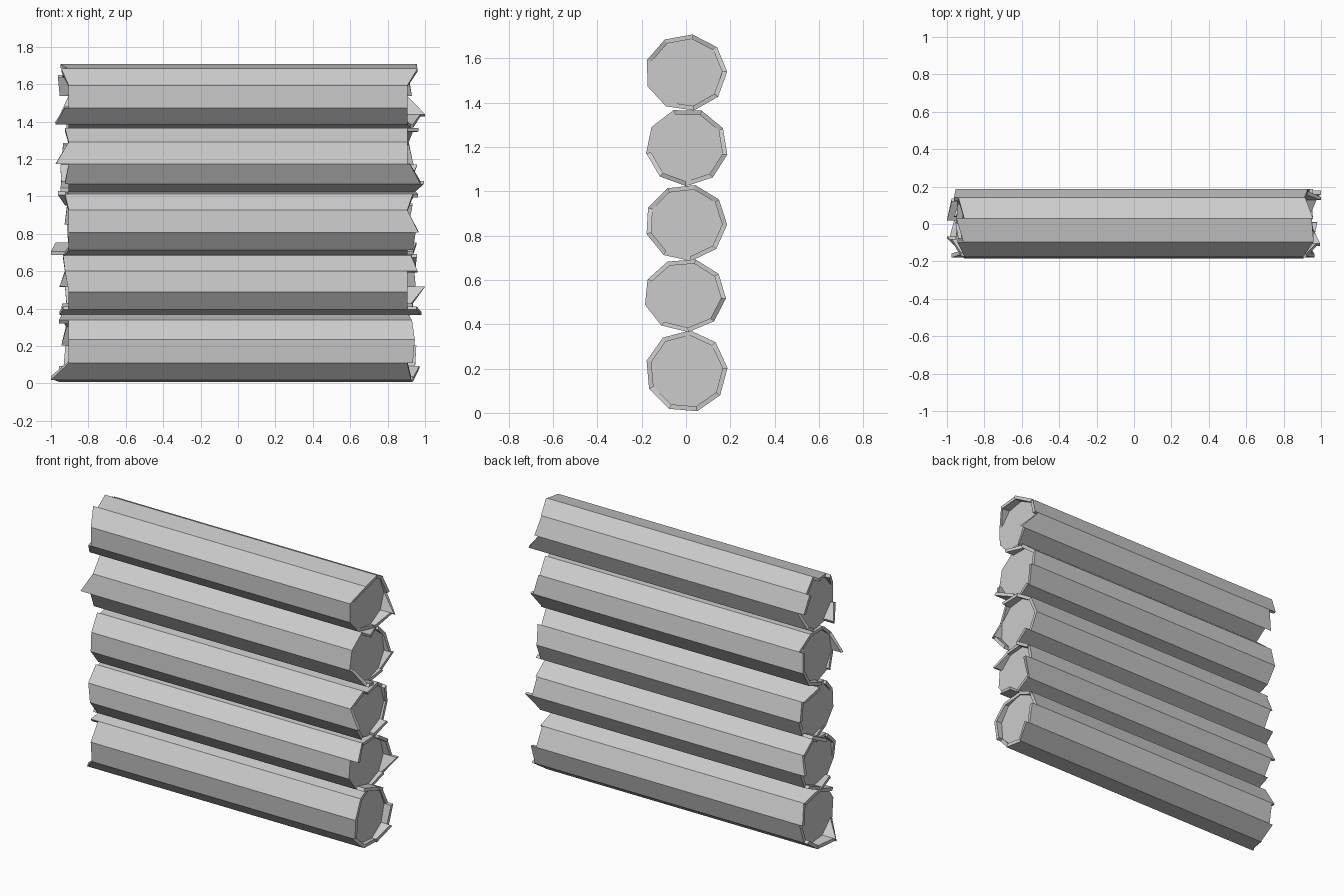
import bpy, bmesh, math, random

if "Cube" in bpy.data.objects:
    bpy.data.objects.remove(bpy.data.objects["Cube"])

random.seed(4)
N = 9            # sides per log
RY = 0.186       # log half depth
HALF = 0.905     # solid core half length
RIM = 0.88       # inner edge of the bark ring

# centre z, half height, y offset, turn, then bark flap lengths (upper, lower) per side
# from side 3 onward for the right and left ends; unlisted sides are random
LOGS = [
    (0.187, 0.186, 0.002, 5,
     [(.025, .04), (.04, .03), (0, .02), (.03, .02), (.03, .065)],
     [(0, 0), (0, 0), (0, .095), (.08, .05)]),
    (0.531, 0.167, -0.005, -5,
     [(.02, .055), (0, 0), (0, 0), (.05, .075), (.02, .03), (.02, .095)],
     [(.03, .02), (.02, 0), (0, 0), (.03, .05)]),
    (0.858, 0.174, 0, -3,
     [(.03, 0), (0, .06), (.045, .03), (0, 0)],
     [(.02, 0), (0, 0), (0, 0), (0, .02), (.095, .07)]),
    (1.199, 0.176, 0.004, -11,
     [(0, 0), (0, 0), (.015, .07), (.09, .04)],
     [(.02, 0), (0, .07), (0, .02), (0, 0)]),
    (1.535, 0.174, 0, 1,
     [(.055, 0), (0, 0), (0, 0), (0, .02), (.03, .07), (.095, 0)],
     [(.04, 0), (0, 0), (.02, .07), (0, 0)]),
]


def flap_lengths(known):
    """Known flaps start at side 3; the rest get random broken bark."""
    flaps = [(random.uniform(0, .05), random.uniform(0, .06)) for _ in range(N)]
    for i, pair in enumerate(known):
        flaps[(3 + i) % N] = pair
    return flaps


def make_log(name, cz, rz, cy, turn, right, left):
    bm = bmesh.new()

    def point(x, k, s):
        a = math.radians(turn + 360 * k / N)
        return bm.verts.new((x, cy + RY * s * math.cos(a), cz + rz * s * math.sin(a)))

    ends = []
    for side, known in ((1, right), (-1, left)):
        outer = [point(side * HALF, k, 1) for k in range(N)]
        inner = [point(side * HALF, k, RIM) for k in range(N)]
        ends.append(outer)
        bm.faces.new(inner)                       # sawn end
        for k, (a, b) in enumerate(flap_lengths(known)):
            j = (k + 1) % N
            base = [outer[k], outer[j], inner[j], inner[k]]
            if a + b == 0:
                bm.faces.new(base)                # bark level with the end
                continue
            # broken bark flap standing past the sawn end
            tip = [base[i] if d == 0 else point(side * (HALF + d), q, s)
                   for i, (d, q, s) in enumerate(((a, k, 1), (b, j, 1),
                                                  (b, j, RIM), (a, k, RIM)))]
            bm.faces.new(tip)
            for i in range(4):
                m = (i + 1) % 4
                loop = list(dict.fromkeys([base[i], base[m], tip[m], tip[i]]))
                if len(loop) > 2:
                    bm.faces.new(loop)
    # long bark sides
    for k in range(N):
        j = (k + 1) % N
        bm.faces.new([ends[0][k], ends[0][j], ends[1][j], ends[1][k]])
    bmesh.ops.recalc_face_normals(bm, faces=bm.faces)
    mesh = bpy.data.meshes.new(name)
    bm.to_mesh(mesh)
    bm.free()
    bpy.context.collection.objects.link(bpy.data.objects.new(name, mesh))


# stacked log wall
for i, spec in enumerate(LOGS):
    make_log(f"log_{i + 1}", *spec)
